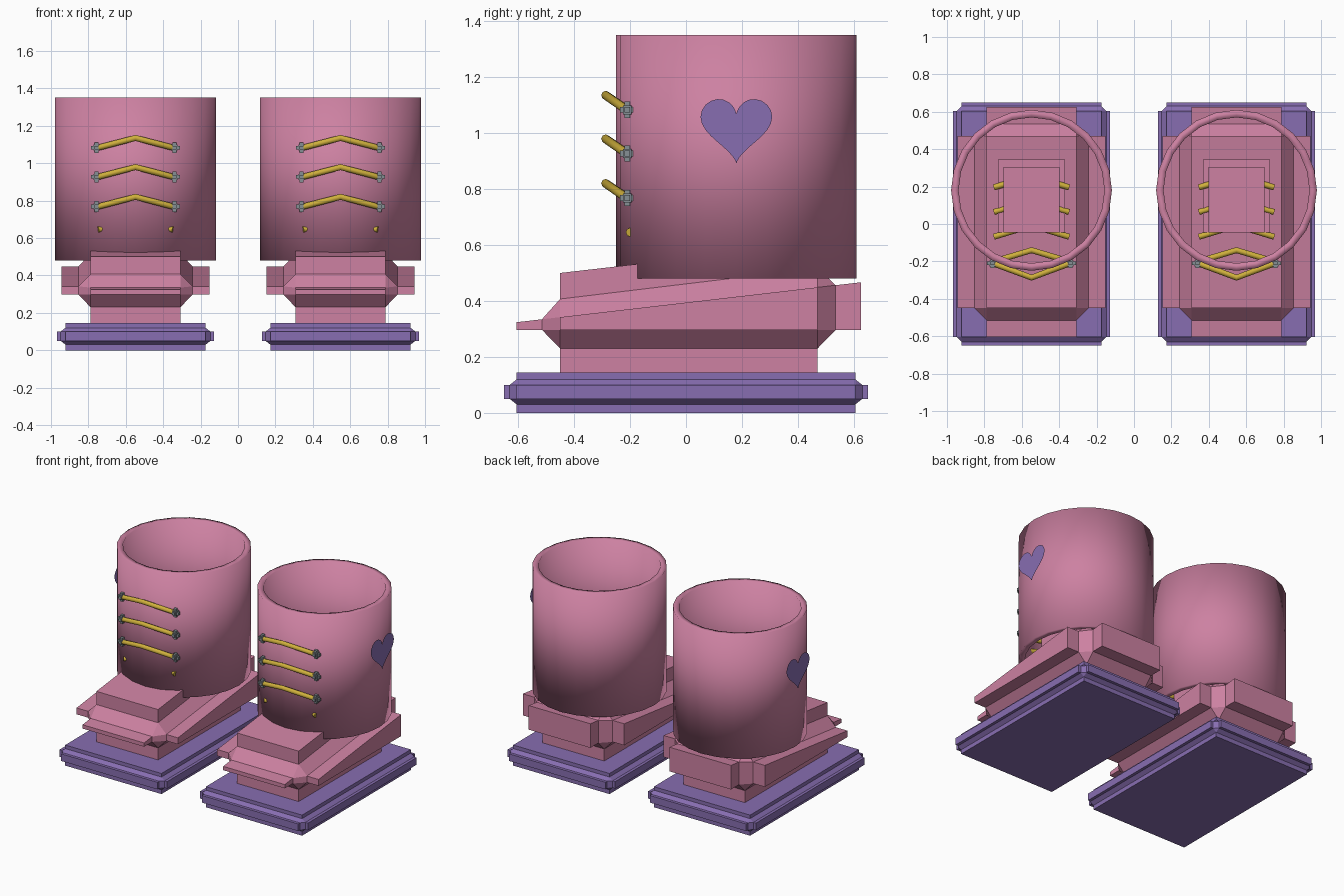
import bpy, bmesh, math
from mathutils import Matrix, Vector

if "Cube" in bpy.data.objects:
    bpy.data.objects.remove(bpy.data.objects["Cube"])

CX = 0.548   # sideways offset of each boot
TY = 0.18    # centre of the shaft tube along y


def material(name, rgb):
    m = bpy.data.materials.new(name)
    m.diffuse_color = (*rgb, 1)
    m.use_nodes = True
    m.node_tree.nodes["Principled BSDF"].inputs["Base Color"].default_value = m.diffuse_color
    return m


PINK = material("pink_leather", (0.61, 0.22, 0.36))
PURPLE = material("purple_rubber", (0.245, 0.155, 0.44))
YELLOW = material("yellow_lace", (0.62, 0.43, 0.045))
GREY = material("grey_metal", (0.24, 0.28, 0.30))


def finish(bm, name, mat, smooth=False, recalc=True):
    if recalc:
        bmesh.ops.recalc_face_normals(bm, faces=bm.faces)
    for f in bm.faces:
        f.smooth = smooth
    me = bpy.data.meshes.new(name)
    bm.to_mesh(me)
    bm.free()
    me.materials.append(mat)
    ob = bpy.data.objects.new(name, me)
    bpy.context.collection.objects.link(ob)
    return ob


def skin(bm, rings):
    """Join rings of points into a side wall; returns the vertex rings."""
    vs = [[bm.verts.new(p) for p in r] for r in rings]
    for a, b in zip(vs, vs[1:]):
        for i in range(len(a)):
            j = (i + 1) % len(a)
            bm.faces.new((a[i], a[j], b[j], b[i]))
    return vs


def cross_ring(cx, cy, hx, hy, g, f, z):
    """Rectangle with corners chamfered by g and its sides pushed out to f."""
    corner = [(hx + f, hy), (hx + g, hy), (hx, hy + g), (hx, hy + f)]
    pts = []
    for sx, sy in ((1, 1), (-1, 1), (-1, -1), (1, -1)):
        part = corner if sx * sy > 0 else corner[::-1]
        pts += [(cx + sx * x, cy + sy * y) for x, y in part]
    return [(x, y, z(y)) for x, y in pts]


def flanged_block(name, mat, cx, cy, hx, hy, g, f, zs):
    """Block with a bevelled flange around it; zs gives six heights."""
    b0, b1, w0, w1, t0, t1 = zs
    steps = [(0, 0, b0), (0, 0, b1), (g, g, w0), (g, f, w0),
             (g, f, w1), (g, g, w1), (0, 0, t0), (0, 0, t1)]
    bm = bmesh.new()
    vs = skin(bm, [cross_ring(cx, cy, hx, hy, *s) for s in steps])
    bm.faces.new(vs[0][::-1])
    bm.faces.new(vs[-1])
    bmesh.ops.remove_doubles(bm, verts=bm.verts, dist=1e-5)
    bmesh.ops.dissolve_degenerate(bm, edges=bm.edges, dist=1e-5)
    return finish(bm, name, mat)


def boxes(name, mat, items):
    """One object made of (centre, size) boxes."""
    bm = bmesh.new()
    for c, s in items:
        bmesh.ops.create_cube(bm, size=1, matrix=Matrix.Translation(c) @ Matrix.Diagonal((*s, 1)))
    return finish(bm, name, mat)


def flat(z):
    return lambda y: z


def slope(z, k, y0=-0.45):
    return lambda y: z + k * (y - y0)


def shaft_tube(name, cx):
    profile = [(0.39, 0.48), (0.43, 0.48), (0.43, 1.35), (0.39, 1.35), (0.39, 0.48)]
    n = 24
    bm = bmesh.new()
    skin(bm, [[(cx + r * math.cos(2 * math.pi * i / n), TY + r * math.sin(2 * math.pi * i / n), z)
               for i in range(n)] for r, z in profile])
    bmesh.ops.remove_doubles(bm, verts=bm.verts, dist=1e-5)
    return finish(bm, name, PINK, smooth=True)


def heart(name, side):
    bm = bmesh.new()
    pts, n, k = [], 40, 0.008
    for i in range(n):
        t = 2 * math.pi * i / n
        u = 16 * math.sin(t) ** 3
        v = 13 * math.cos(t) - 5 * math.cos(2 * t) - 2 * math.cos(3 * t) - math.cos(4 * t)
        pts.append(bm.verts.new((side * 0.999, TY + k * u, 0.89 + k * (v + 17))))
    face = bm.faces.new(pts)
    face.normal_update()
    if face.normal.x * side < 0:
        face.normal_flip()
    return finish(bm, name, PURPLE, recalc=False)


def laces(name, cx, paths):
    cu = bpy.data.curves.new(name, "CURVE")
    cu.dimensions = "3D"
    cu.bevel_depth = 0.016
    cu.bevel_resolution = 2
    cu.use_fill_caps = True
    for end, mid in paths:
        sp = cu.splines.new("POLY")
        sp.points.add(2)
        for p, (x, yz) in zip(sp.points, ((-0.2, end), (0, mid), (0.2, end))):
            p.co = (cx + x, *yz, 1)
    cu.materials.append(YELLOW)
    ob = bpy.data.objects.new(name, cu)
    bpy.context.collection.objects.link(ob)


for side, tag in ((-1, "left"), (1, "right")):
    cx = side * CX
    # Sole and foot share the same flanged construction
    flanged_block(tag + "_sole", PURPLE, cx, 0, 0.375, 0.605, 0.025, 0.045,
                  [flat(z) for z in (0, 0.03, 0.05, 0.1, 0.12, 0.145)])
    flanged_block(tag + "_foot", PINK, cx, 0.01, 0.24, 0.46, 0.065, 0.155,
                  [flat(0.145), flat(0.23), flat(0.297), slope(0.342, 0.116),
                   slope(0.407, 0.12), slope(0.5, 0.115)])
    # Stepped ankle inside the tube
    boxes(tag + "_ankle", PINK, [((cx, 0.15, 0.6), (0.36, 0.39, 0.16)),
                                 ((cx, 0.13, 0.68), (0.3, 0.35, 0.24))])
    shaft_tube(tag + "_shaft", cx)
    heart(tag + "_heart", side)

    # Three laces across the front, four more running over the foot inside
    heights = (1.083, 0.927, 0.768)
    paths = [((-0.212, z), (-0.287, z + 0.052)) for z in heights]
    paths += [((-0.2 + 0.132 * i, 0.645 + 0.012 * i), (-0.14 + 0.132 * i, 0.67 + 0.012 * i))
              for i in range(4)]
    laces(tag + "_laces", cx, paths)

    # Crossed metal studs at the lace ends
    studs = []
    for z in heights:
        for sx in (-1, 1):
            c = Vector((cx + sx * 0.208, -0.21, z))
            studs += [(c, s) for s in ((0.058, 0.02, 0.02), (0.02, 0.05, 0.02),
                                       (0.02, 0.02, 0.058), (0.032, 0.032, 0.032))]
    boxes(tag + "_studs", GREY, studs)
